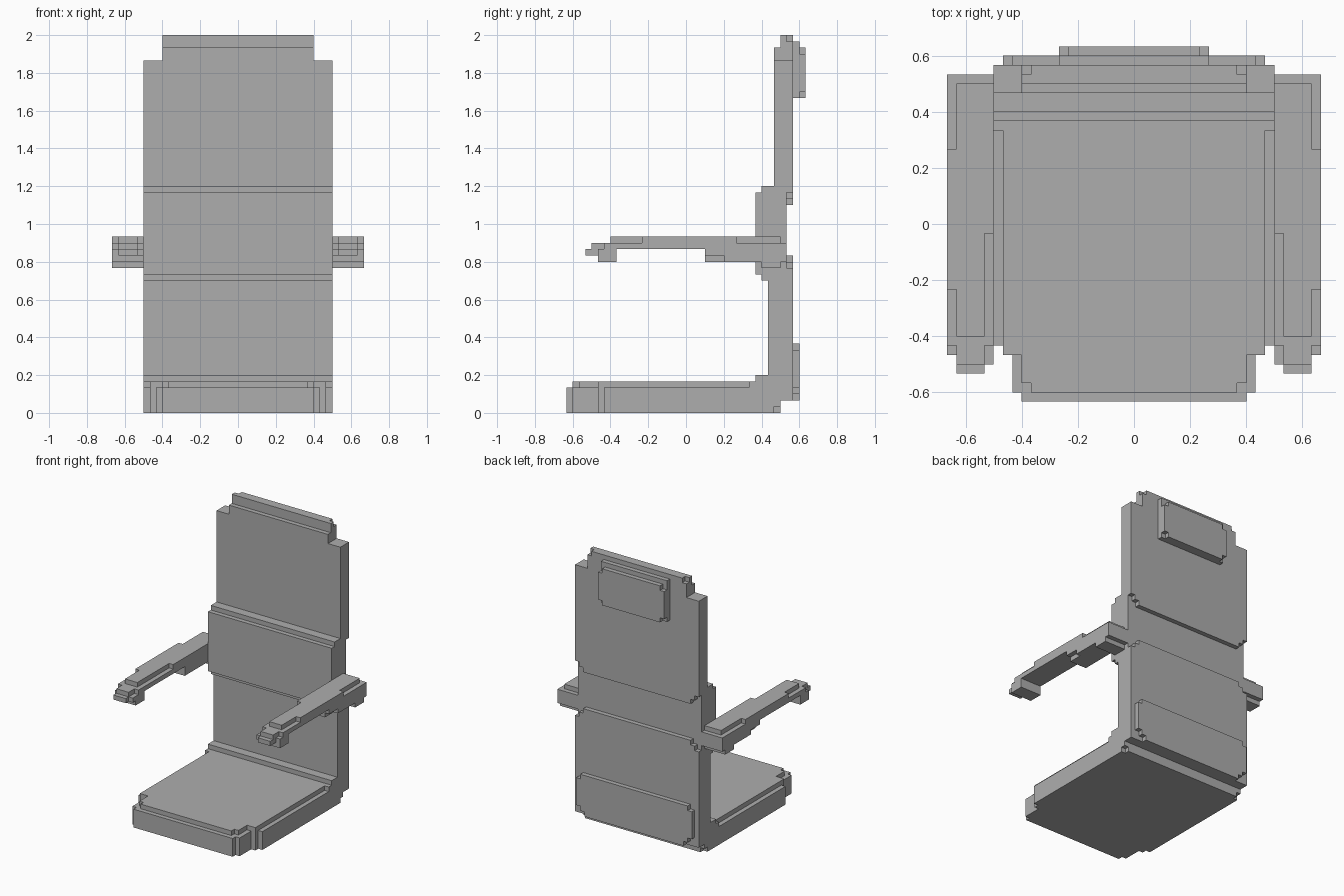
import bpy
import bmesh
import math
from mathutils import Vector

UNIT = 1 / 30  # size of one block

cube = bpy.data.objects.get("Cube")
if cube:
    bpy.data.objects.remove(cube, do_unlink=True)

GREY = (0.42, 0.42, 0.42, 1)
mat = bpy.data.materials.new("plain grey")
mat.use_nodes = True
mat.diffuse_color = GREY
mat.node_tree.nodes["Principled BSDF"].inputs["Base Color"].default_value = GREY


def build(name, boxes):
    """Merge block boxes (x0, x1, y0, y1, z0, z1) into one clean shell."""
    cells = set()
    for x0, x1, y0, y1, z0, z1 in boxes:
        cells.update((x, y, z) for x in range(x0, x1)
                     for y in range(y0, y1) for z in range(z0, z1))
    bm = bmesh.new()
    verts = {}

    def vert(p):
        if p not in verts:
            verts[p] = bm.verts.new(Vector(p) * UNIT)
        return verts[p]

    # Only faces between a filled and an empty cell are made
    for cell in cells:
        for axis in range(3):
            u, v = (axis + 1) % 3, (axis + 2) % 3
            for side in (0, 1):
                neighbour = list(cell)
                neighbour[axis] += 2 * side - 1
                if tuple(neighbour) in cells:
                    continue
                ring = []
                for du, dv in ((0, 0), (1, 0), (1, 1), (0, 1)):
                    p = list(cell)
                    p[axis] += side
                    p[u] += du
                    p[v] += dv
                    ring.append(vert(tuple(p)))
                bm.faces.new(ring if side else ring[::-1])
    bmesh.ops.dissolve_limit(bm, angle_limit=math.radians(1),
                             verts=bm.verts[:], edges=bm.edges[:])
    mesh = bpy.data.meshes.new(name)
    bm.to_mesh(mesh)
    bm.free()
    mesh.materials.append(mat)
    obj = bpy.data.objects.new(name, mesh)
    bpy.context.collection.objects.link(obj)
    return obj


def centred(name, boxes):
    """Boxes given as half width, y range and z range."""
    return build(name, [(-w, w, *rest) for w, *rest in boxes])


# Seat base with stepped front corners and the cushion on top
centred("seat", [
    (15, -13, 14, 0, 4),
    (14, -14, 15, 0, 4),
    (15, 14, 15, 1, 4),
    (13, -18, -14, 0, 4),
    (12, -19, -18, 0, 4),
    (14, -14, 11, 4, 5),
    (12, -17, -14, 4, 5),
    (11, -18, -17, 4, 5),
    (15, 10, 11, 4, 5),
])

# Backrest: foot, lower back, lumbar bulge, upper back and top rail
centred("backrest", [
    (15, 15, 17, 2, 4),
    (15, 11, 17, 4, 6),
    (15, 13, 17, 6, 23),
    (15, 12, 13, 21, 36),
    (15, 11, 12, 22, 35),
    (15, 13, 16, 23, 36),
    (14, 16, 17, 23, 24),
    (13, 16, 17, 24, 25),
    (13, 16, 17, 33, 34),
    (14, 16, 17, 34, 35),
    (15, 16, 17, 35, 36),
    (15, 14, 17, 36, 56),
    (12, 14, 17, 56, 58),
    (12, 15, 17, 58, 59),
    (12, 15, 16, 59, 60),
    (11, 16, 17, 59, 60),
])

# Raised panel low on the back
centred("lower_back_panel", [
    (12, 17, 18, 2, 3),
    (13, 17, 18, 3, 4),
    (14, 17, 18, 4, 10),
    (13, 17, 18, 10, 11),
])

# Raised panel behind the head
centred("upper_back_panel", [
    (8, 17, 18, 50, 59),
    (7, 18, 19, 50, 58),
    (8, 18, 19, 51, 57),
])

# Armrests: rear bracket, beam, top pad and stepped hand grip
armrest = [
    (15, 20, 12, 15, 23, 24),
    (15, 19, 3, 16, 24, 25),
    (19, 20, 6, 16, 24, 25),
    (15, 20, 3, 16, 25, 26),
    (15, 20, -13, 16, 26, 27),
    (16, 19, -15, -13, 26, 27),
    (16, 19, -12, 15, 27, 28),
    (15, 16, -1, 15, 27, 28),
    (19, 20, -7, 8, 27, 28),
    (16, 19, -16, -11, 25, 26),
    (15, 16, -15, -11, 25, 26),
    (19, 20, -14, -11, 25, 26),
    (15, 20, -14, -11, 24, 25),
]
build("left_armrest", armrest)
build("right_armrest", [(-x1, -x0, *rest) for x0, x1, *rest in armrest])
